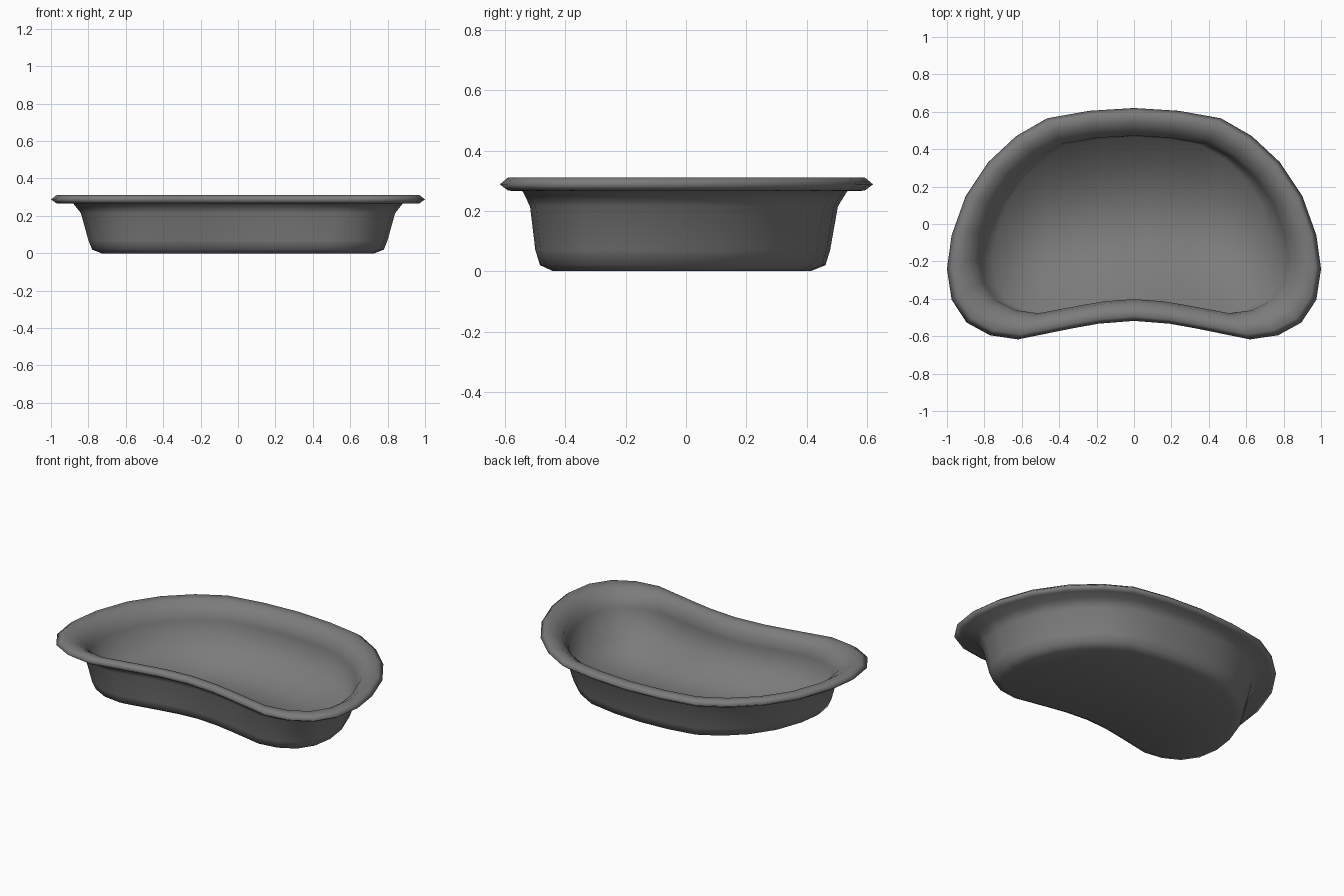
import bpy
import bmesh

cube = bpy.data.objects.get("Cube")
if cube:
    bpy.data.objects.remove(cube, do_unlink=True)

# Half of the kidney outline, front centre to back centre
half = [(0, -.518), (.19, -.533), (.34, -.56), (.62, -.617), (.77, -.595),
        (.895, -.527), (.975, -.405), (1, -.24), (.975, -.06), (.9, .15),
        (.78, .33), (.63, .47), (.465, .565), (.24, .605), (0, .62)]
outline = half + [(-x, y) for x, y in half[-2:0:-1]]
n = len(outline)
last = len(half) - 1

# Wall section from underside, over the rim, to the floor: x scale, y scale, y shift, z
section = [(.73, .69, -.015, 0), (.78, .765, -.012, .02), (.80, .79, -.012, .07),
           (.84, .825, -.008, .215), (.88, .87, -.005, .265),
           (.97, .955, 0, .267), (1, 1, 0, .288), (.97, .955, 0, .311),
           (.915, .875, 0, .305), (.855, .795, -.003, .265), (.825, .768, -.004, .21),
           (.755, .765, -.008, .04)]

bm = bmesh.new()
rings = [[bm.verts.new((x * sx, y * sy + dy, z)) for x, y in outline]
         for sx, sy, dy, z in section]
for a, b in zip(rings, rings[1:]):
    for i in range(n):
        j = (i + 1) % n
        bm.faces.new((a[i], a[j], b[j], b[i]))


# Close the base and floor with strips running front to back
def cap(ring):
    for side in (1, -1):
        v = [ring[(side * i) % n] for i in range(last + 1)]
        for i in range(last // 2):
            quad = [v[i], v[i + 1], v[last - 1 - i], v[last - i]]
            bm.faces.new(list(dict.fromkeys(quad)))


cap(rings[0])
cap(rings[-1])
bmesh.ops.recalc_face_normals(bm, faces=bm.faces)
for f in bm.faces:
    f.smooth = True

mesh = bpy.data.meshes.new("kidney_dish")
bm.to_mesh(mesh)
bm.free()
dish = bpy.data.objects.new("kidney_dish", mesh)
bpy.context.collection.objects.link(dish)

# Dull grey metal
grey = bpy.data.materials.new("dull_grey")
grey.use_nodes = True
colour = (.2, .2, .2, 1)
grey.diffuse_color = colour
grey.node_tree.nodes["Principled BSDF"].inputs["Base Color"].default_value = colour
mesh.materials.append(grey)
